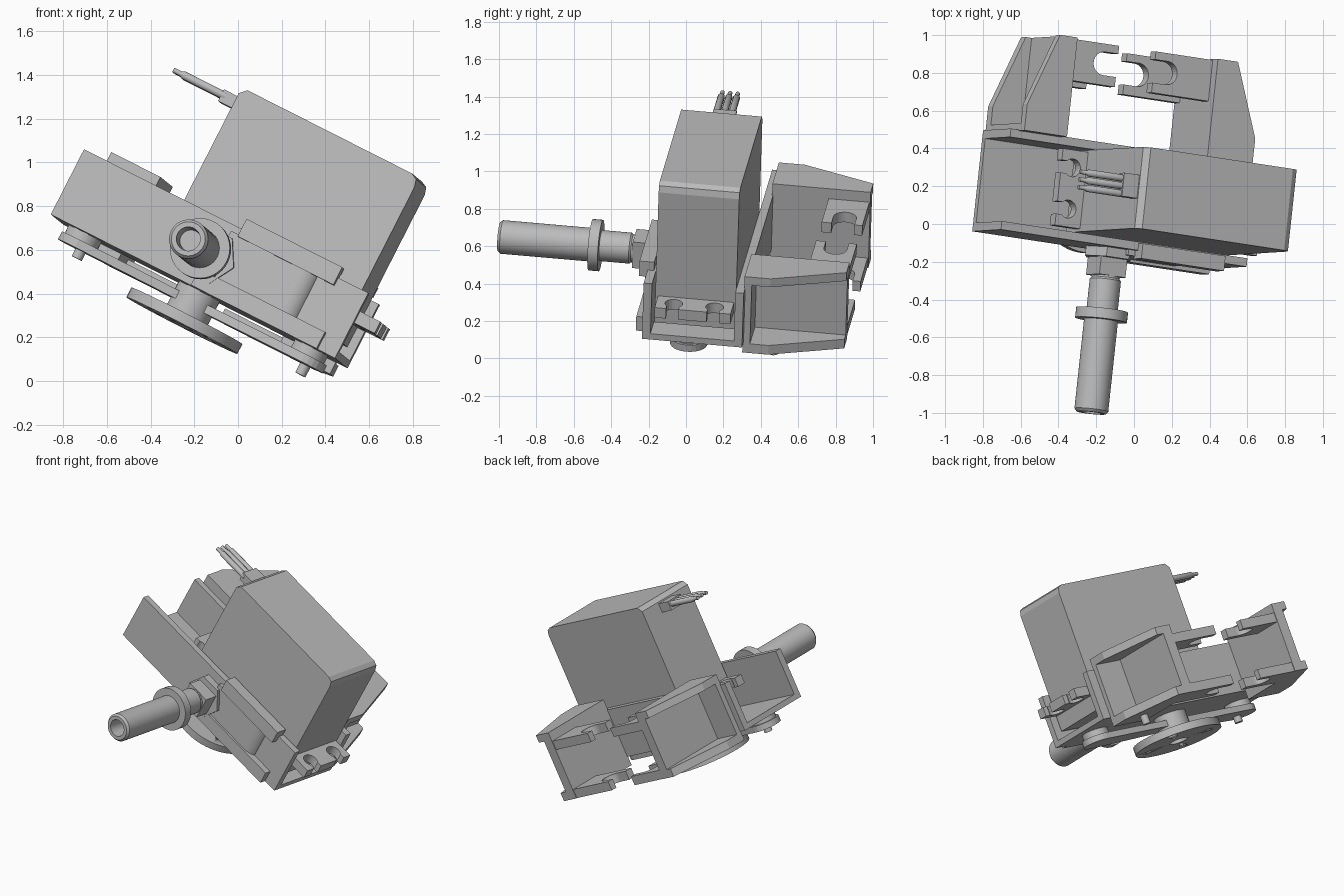
import bpy, bmesh, math
from mathutils import Matrix, Vector

if "Cube" in bpy.data.objects:
    bpy.data.objects.remove(bpy.data.objects["Cube"], do_unlink=True)

grey = bpy.data.materials.new("mid grey")
grey.use_nodes = True
grey.diffuse_color = (0.5, 0.5, 0.5, 1)
grey.node_tree.nodes["Principled BSDF"].inputs["Base Color"].default_value = (0.5, 0.5, 0.5, 1)

# Tilted frame of the assembly: length, width and shaft directions
length = Vector((0.884, -0.134, -0.447)).normalized()
width = Vector((0.114, 0.989, -0.09))
width = (width - length * width.dot(length)).normalized()
shaft = length.cross(width)
FRAME = Matrix.Translation((0, 0, 0.7)) @ Matrix((length, width, shaft)).transposed().to_4x4()
MID = -0.045   # symmetry plane through the shaft


def finish(name, bm, smooth=False):
    bmesh.ops.recalc_face_normals(bm, faces=bm.faces[:])
    mesh = bpy.data.meshes.new(name)
    bm.to_mesh(mesh)
    bm.free()
    mesh.materials.append(grey)
    obj = bpy.data.objects.new(name, mesh)
    bpy.context.collection.objects.link(obj)
    obj.matrix_world = FRAME
    if smooth:
        bpy.ops.object.select_all(action="DESELECT")
        obj.select_set(True)
        bpy.context.view_layer.objects.active = obj
        bpy.ops.object.shade_smooth_by_angle(angle=math.radians(35))
    return obj


def prism(name, outline, lo, hi, axis="c", smooth=False):
    """Extrude an outline along the shaft (c) or the width (b)."""
    bm = bmesh.new()
    place = (lambda p: (p[0], p[1], lo)) if axis == "c" else (lambda p: (p[0], lo, p[1]))
    face = bm.faces.new([bm.verts.new(place(p)) for p in outline])
    ext = bmesh.ops.extrude_face_region(bm, geom=[face])
    step = (0, 0, hi - lo) if axis == "c" else (0, hi - lo, 0)
    bmesh.ops.translate(bm, vec=step, verts=[v for v in ext["geom"] if isinstance(v, bmesh.types.BMVert)])
    return finish(name, bm, smooth)


def box(name, a, b, c):
    return prism(name, [(a[0], b[0]), (a[1], b[0]), (a[1], b[1]), (a[0], b[1])], *c)


def lathe(name, profile, origin, axis, sides=40):
    """Spin (radius, distance) pairs about an axis through origin."""
    bm = bmesh.new()
    axis = Vector(axis)
    side = axis.orthogonal().normalized()
    verts = [bm.verts.new(Vector(origin) + axis * d + side * r) for r, d in profile]
    edges = [bm.edges.new(pair) for pair in zip(verts, verts[1:])]
    bmesh.ops.spin(bm, geom=verts + edges, cent=origin, axis=axis, angle=math.tau,
                   steps=sides, use_duplicate=False)
    bmesh.ops.remove_doubles(bm, verts=bm.verts[:], dist=0.0005)
    return finish(name, bm, True)


def notched(name, root, tip, b, slots, r, depth, c, pinch=0.0):
    """Plate from root to tip with round slots open at the tip; pinch narrows the mouth."""
    s = 1 if tip > root else -1
    mouth = r * math.cos(pinch)
    pts = [(root, b[0]), (tip, b[0])]
    for mid in slots:
        pts.append((tip, mid - mouth))
        for i in range(15):
            t = -pinch + (math.pi + 2 * pinch) * i / 14
            pts.append((tip - s * (depth - r + r * math.sin(t)), mid - r * math.cos(t)))
        pts.append((tip, mid + mouth))
    pts += [(tip, b[1]), (root, b[1])]
    return prism(name, pts, *c)


# Servo case with softened top ends
case = [(-0.27, -0.25), (-0.27, 0.55), (-0.24, 0.58), (0.61, 0.58), (0.64, 0.565), (0.65, 0.53), (0.65, -0.25)]
prism("servo_case", case, -0.075, 0.36, "b")
for side, root, tip in (("right", -0.25, -0.42), ("left", 0.64, 0.79)):
    notched("servo_tab_" + side, root, tip, (-0.06, 0.35), (0.035, 0.255), 0.048, 0.115, (-0.15, -0.09), 0.8)

# Cable grommet and three wires
box("cable_grommet", (-0.36, -0.26), (0.085, 0.21), (0.48, 0.54))
for i in range(3):
    b = 0.1 + 0.041 * i
    lathe(f"wire_{i + 1}", [(0, 0), (0.019, 0), (0.019, 0.22), (0.012, 0.23), (0.012, 0.27), (0, 0.27)],
          (-0.34, b, 0.515), (-1, 0, 0), 12)

# Tray holding the servo
box("tray_floor", (-0.78, 0.69), (-0.135, 0.38), (-0.335, -0.3))
box("tray_front_wall", (-0.78, 0.69), (-0.135, -0.09), (-0.335, 0.0))
box("tray_back_wall", (-0.78, 0.69), (0.36, 0.405), (-0.335, -0.01))

# Front cradle: upper and lower bars around a recessed web with a round end
box("cradle_upper_bar", (0.04, 0.535), (-0.18, -0.1), (-0.04, 0.05))
box("cradle_lower_bar", (-0.05, 0.6), (-0.18, -0.1), (-0.335, -0.25))
box("cradle_web", (0.0, 0.38), (-0.165, -0.1), (-0.26, -0.03))
curve = [(0.38, -0.1), (0.38, -0.165)]
curve += [(0.38 + 0.08 * math.sin(t), -0.1 - 0.065 * math.cos(t))
          for t in (math.pi / 2 * i / 8 for i in range(1, 9))]
prism("cradle_round_end", curve, -0.26, -0.03, smooth=True)

# Two rear arms: hollow on the outside, tapered to the back, with forks inside
for side, s, inner, tip, pin in (("right", -1, 0.435, -0.2, (-0.61, 0.08)),
                                 ("left", 1, 0.405, 0.02, (0.49, 0.55))):
    def at(d):
        return MID + s * d
    outer = 0.69 if s < 0 else 0.675
    plate = [(inner, 0.4), (outer, 0.4), (outer, 0.54), (outer - 0.15, 0.93), (inner, 0.93)]
    plate = [(at(d), b) for d, b in plate]
    prism("arm_top_" + side, plate, 0.01, 0.06)
    prism("arm_bottom_" + side, plate, -0.395, -0.34)
    box("arm_inner_wall_" + side, sorted((at(inner), at(inner + 0.07))), (0.4, 0.93), (-0.36, 0.03))
    box("arm_front_wall_" + side, sorted((at(inner), at(outer))), (0.4, 0.44), (-0.36, 0.03))
    for level, c in (("upper", (-0.06, 0.0)), ("lower", (-0.395, -0.335))):
        notched(f"fork_{level}_{side}", at(inner + 0.02), tip, (0.705, 0.925), (0.82,), 0.062, 0.14, c)
    # Link plate with boss and pin beneath the tray
    lathe("link_pin_" + side, [(0, 0), (0.026, 0), (0.026, 0.08), (0, 0.08)], (*pin, -0.455), (0, 0, 1), 16)
    lathe("link_boss_" + side, [(0, 0), (0.085, 0), (0.085, 0.08), (0, 0.08)],
          (at(0.585), 0.1, -0.4), (0, 0, 1), 32)
    link = []
    for i in range(13):
        t = -math.pi / 2 + math.pi * i / 12
        link.append((at(0.585 + 0.1 * math.cos(t)), 0.1 + 0.1 * math.sin(t)))
    link += [(at(0.03), 0.2), (at(0.03), 0.07)]
    prism("link_plate_" + side, link, -0.415, -0.375)

# Output shaft and horn disc with a central bore and four holes
hub = (MID, 0.14, -0.51)
lathe("shaft_hub", [(0, 0.05), (0.105, 0.05), (0.105, 0.27), (0, 0.27)], hub, (0, 0, 1))
disc = lathe("horn_disc", [(0.06, 0), (0.285, 0), (0.285, 0.05), (0.06, 0.05), (0.06, 0)], hub, (0, 0, 1), 48)
for i in range(4):
    t = math.pi / 4 + i * math.pi / 2
    spot = (MID + 0.2 * math.cos(t), 0.14 + 0.2 * math.sin(t), -0.6)
    cutter = lathe("hole_cutter", [(0, 0), (0.022, 0), (0.022, 0.2), (0, 0.2)], spot, (0, 0, 1), 16)
    cutter.hide_render = True
    cutter.hide_set(True)
    cut = disc.modifiers.new("hole", "BOOLEAN")
    cut.operation = "DIFFERENCE"
    cut.object = cutter

# Front tube with hexagonal base plate, square nut and collar
base = (MID, -0.1, -0.176)
hexagon = [(MID + 0.135 * math.cos(i * math.pi / 3), -0.176 + 0.135 * math.sin(i * math.pi / 3)) for i in range(6)]
prism("tube_base_plate", hexagon, -0.185, -0.1, "b")
box("tube_nut", (MID - 0.078, MID + 0.078), (-0.28, -0.15), (-0.254, -0.098))
lathe("tube", [(0, 0.15), (0.075, 0.15), (0.075, 0.19), (0.083, 0.2), (0.083, 0.36), (0.138, 0.36),
               (0.138, 0.415), (0.09, 0.415), (0.09, 0.895), (0.078, 0.91), (0.055, 0.91),
               (0.05, 0.8), (0, 0.8)], base, (0, -1, 0))
